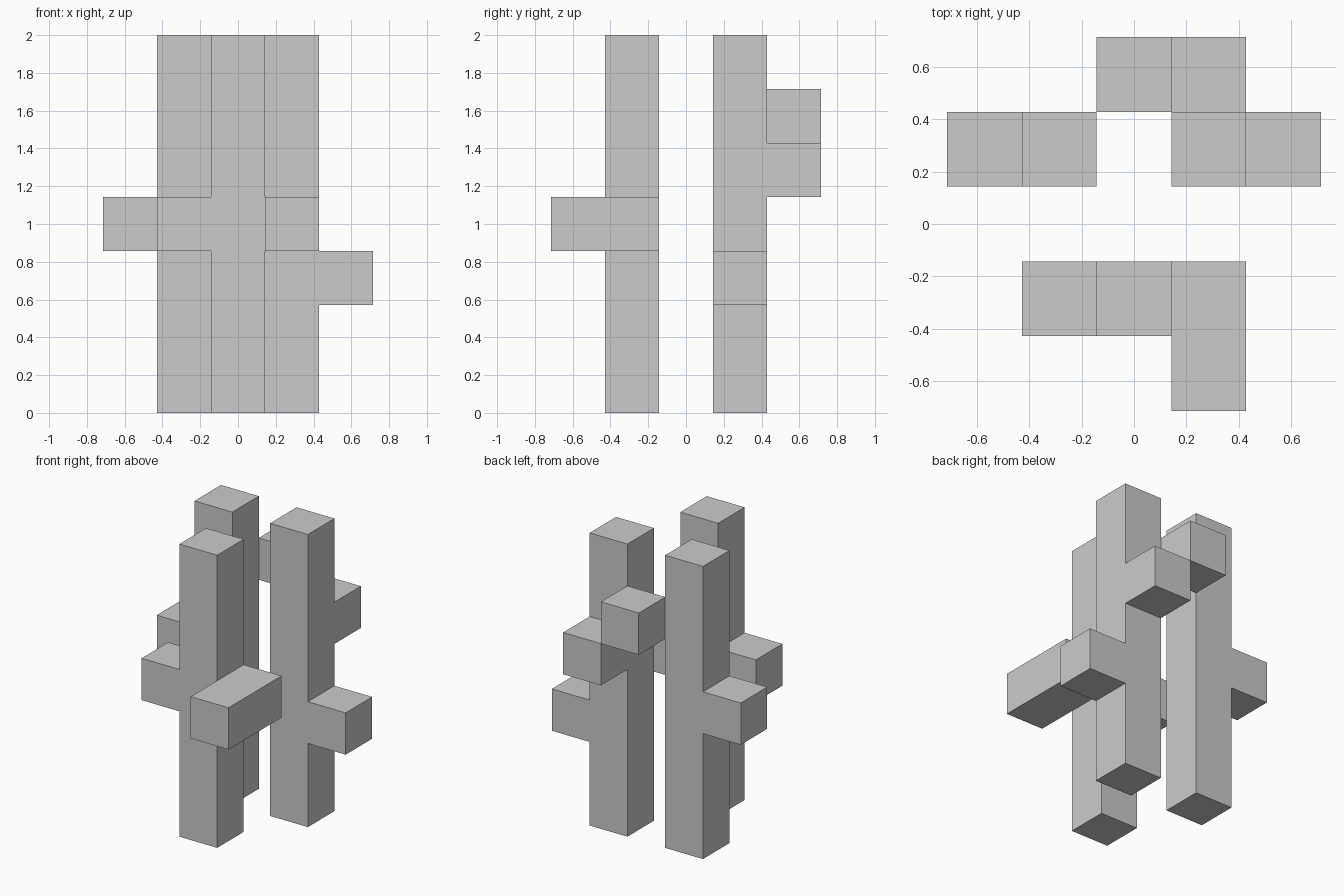
import bpy, bmesh
from mathutils import Vector

if "Cube" in bpy.data.objects:
    bpy.data.objects.remove(bpy.data.objects["Cube"])

U = 2 / 7  # edge length of one cube; the posts are seven cubes tall


def post(name, x, y, arms):
    """Square post at grid cell (x, y) with cube arms, as one merged skin."""
    cells = {(x, y, z) for z in range(7)} | set(arms)
    bm = bmesh.new()
    for c in cells:
        centre = Vector((c[0], c[1], c[2] + 0.5))
        for axis in range(3):
            for sign in (-1, 1):
                n = Vector((0, 0, 0))
                n[axis] = sign
                if tuple(int(a + b) for a, b in zip(c, n)) in cells:
                    continue  # hidden between two cubes
                u = Vector((0, 0, 0))
                u[(axis + 1) % 3] = 0.5
                v = n.cross(u)
                mid = centre + n * 0.5
                corners = (mid - u - v, mid + u - v, mid + u + v, mid - u + v)
                bm.faces.new([bm.verts.new(p * U) for p in corners])
    bmesh.ops.remove_doubles(bm, verts=bm.verts[:], dist=0.001)
    # Merge flush cube faces into clean flat sides
    bmesh.ops.dissolve_limit(bm, angle_limit=0.01, verts=bm.verts[:], edges=bm.edges[:])
    mesh = bpy.data.meshes.new(name)
    bm.to_mesh(mesh)
    bm.free()
    obj = bpy.data.objects.new(name, mesh)
    bpy.context.collection.objects.link(obj)


# Front post: crossbar with a forward-pointing end
post("front_post", 0, -1, [(-1, -1, 3), (1, -1, 3), (1, -2, 3)])
# Back left post: one arm out to the left
post("back_left_post", -1, 1, [(-2, 1, 3)])
# Back right post: right arm, rear arm, and a cube touching it edge to edge
post("back_right_post", 1, 1, [(2, 1, 2), (1, 2, 4), (0, 2, 5)])
